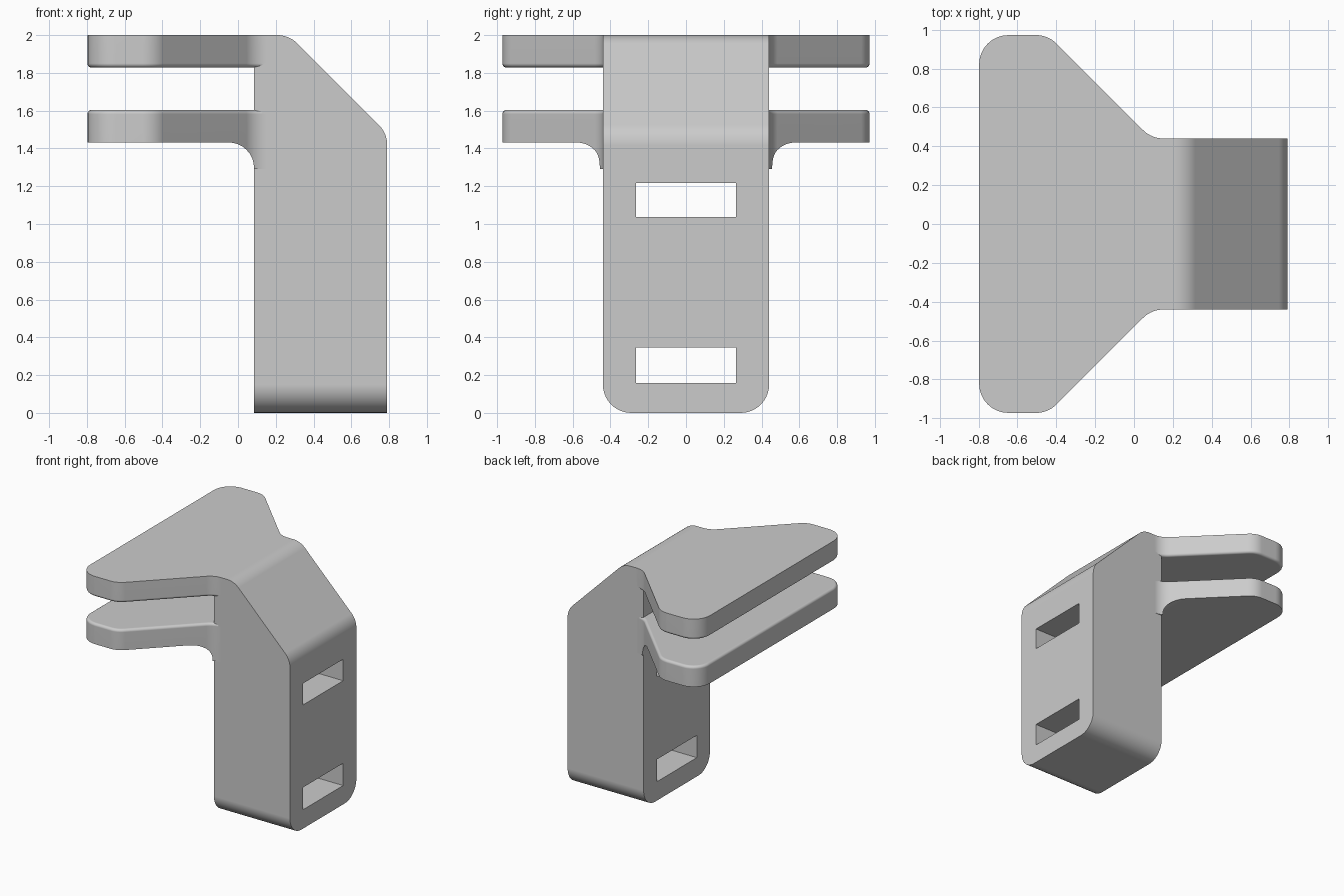
import bpy, bmesh, math
from mathutils import Vector

cube = bpy.data.objects.get("Cube")
if cube:
    bpy.data.objects.remove(cube, do_unlink=True)

grey = bpy.data.materials.new("plain grey")
grey.use_nodes = True
grey.diffuse_color = (0.6, 0.6, 0.6, 1)
grey.node_tree.nodes["Principled BSDF"].inputs["Base Color"].default_value = (0.6, 0.6, 0.6, 1)


def rounded(corners, steps=8):
    """Outline from (u, v, radius) corners, each rounded by its radius."""
    out = []
    for i, (u, v, r) in enumerate(corners):
        p = Vector((u, v))
        if not r:
            out.append(p)
            continue
        d1 = (Vector(corners[i - 1][:2]) - p).normalized()
        d2 = (Vector(corners[(i + 1) % len(corners)][:2]) - p).normalized()
        half = d1.angle(d2) / 2
        centre = p + (d1 + d2).normalized() * r / math.sin(half)
        a = p + d1 * r / math.tan(half) - centre
        b = p + d2 * r / math.tan(half) - centre
        turn = a.angle(b)
        for s in range(steps + 1):
            k = s / steps
            out.append(centre + (a * math.sin((1 - k) * turn) + b * math.sin(k * turn)) / math.sin(turn))
    return out


def prism(name, outline, axis, lo, hi, pick=None, radius=0, segments=6):
    """Extrude an outline along y or z and round the edges chosen by pick."""
    bm = bmesh.new()
    place = (lambda p, w: (p.x, p.y, w)) if axis == "z" else (lambda p, w: (p.x, w, p.y))
    face = bm.faces.new([bm.verts.new(place(p, lo)) for p in outline])
    ext = bmesh.ops.extrude_face_region(bm, geom=[face])["geom"]
    move = (0, 0, hi - lo) if axis == "z" else (0, hi - lo, 0)
    bmesh.ops.translate(bm, vec=move, verts=[g for g in ext if isinstance(g, bmesh.types.BMVert)])
    bmesh.ops.recalc_face_normals(bm, faces=bm.faces)
    if pick:
        edges = [e for e in bm.edges if all(pick(v.co) for v in e.verts)
                 and abs(e.verts[0].co.y - e.verts[1].co.y) < (9 if axis == "z" else 0.01)]
        bmesh.ops.bevel(bm, geom=edges, offset=radius, segments=segments, profile=0.5, affect="EDGES")
    mesh = bpy.data.meshes.new(name)
    bm.to_mesh(mesh)
    bm.free()
    mesh.materials.append(grey)
    obj = bpy.data.objects.new(name, mesh)
    bpy.context.collection.objects.link(obj)
    return obj


def combine(obj, other, operation):
    """Apply a boolean and discard the second shape."""
    mod = obj.modifiers.new(operation.lower(), "BOOLEAN")
    mod.object, mod.operation, mod.solver = other, operation, "EXACT"
    bpy.context.view_layer.objects.active = obj
    bpy.ops.object.modifier_apply(modifier=mod.name)
    bpy.data.objects.remove(other, do_unlink=True)


# Upright block with a sloped shoulder and rounded lower corners
side = rounded([(0.085, 0, 0), (0.79, 0, 0), (0.79, 1.48, 0.15), (0.27, 2, 0.15), (0.085, 2, 0)])
bracket = prism("clip_bracket", side, "y", -0.44, 0.44, lambda c: c.z < 0.01, 0.15, 10)

# Two strap slots right through the block
slot = [Vector(p) for p in ((0, -0.265), (0.9, -0.265), (0.9, 0.265), (0, 0.265))]
for low, high in ((0.158, 0.345), (1.037, 1.217)):
    combine(bracket, prism("slot_cutter", slot, "z", low, high), "DIFFERENCE")

# Flared plate outline, mirrored in y
half = [(-0.797, 0.972, 0.15), (-0.442, 0.972, 0.15), (0.09, 0.44, 0.15), (0.16, 0.44, 0), (0.2, 0.42, 0)]
flare = rounded(half + [(x, -y, r) for x, y, r in reversed(half)])

# Upper plate, eased along its underside
upper = prism("upper_plate", flare, "z", 1.828, 2, lambda c: c.z < 1.9, 0.022, 4)

# Lower plate, eased on top, with a curved web running down into the block
lower = prism("lower_plate", flare, "z", 1.2, 1.604, lambda c: c.z > 1.5, 0.022, 4)
web = rounded([(-1, 1.432, 0), (0.085, 1.432, 0.135), (0.085, 1.29, 0), (0.3, 1.29, 0), (0.3, 1.8, 0), (-1, 1.8, 0)])
combine(lower, prism("web_profile", web, "y", -1.2, 1.2), "INTERSECT")

for plate in (upper, lower):
    combine(bracket, plate, "UNION")

# Smooth the rounded corners while keeping crisp edges and flat faces
bpy.ops.object.select_all(action="DESELECT")
bracket.select_set(True)
bpy.context.view_layer.objects.active = bracket
bpy.ops.object.shade_smooth_by_angle(angle=math.radians(30))
flat = bracket.modifiers.new("flat_faces", "WEIGHTED_NORMAL")
flat.keep_sharp = True
